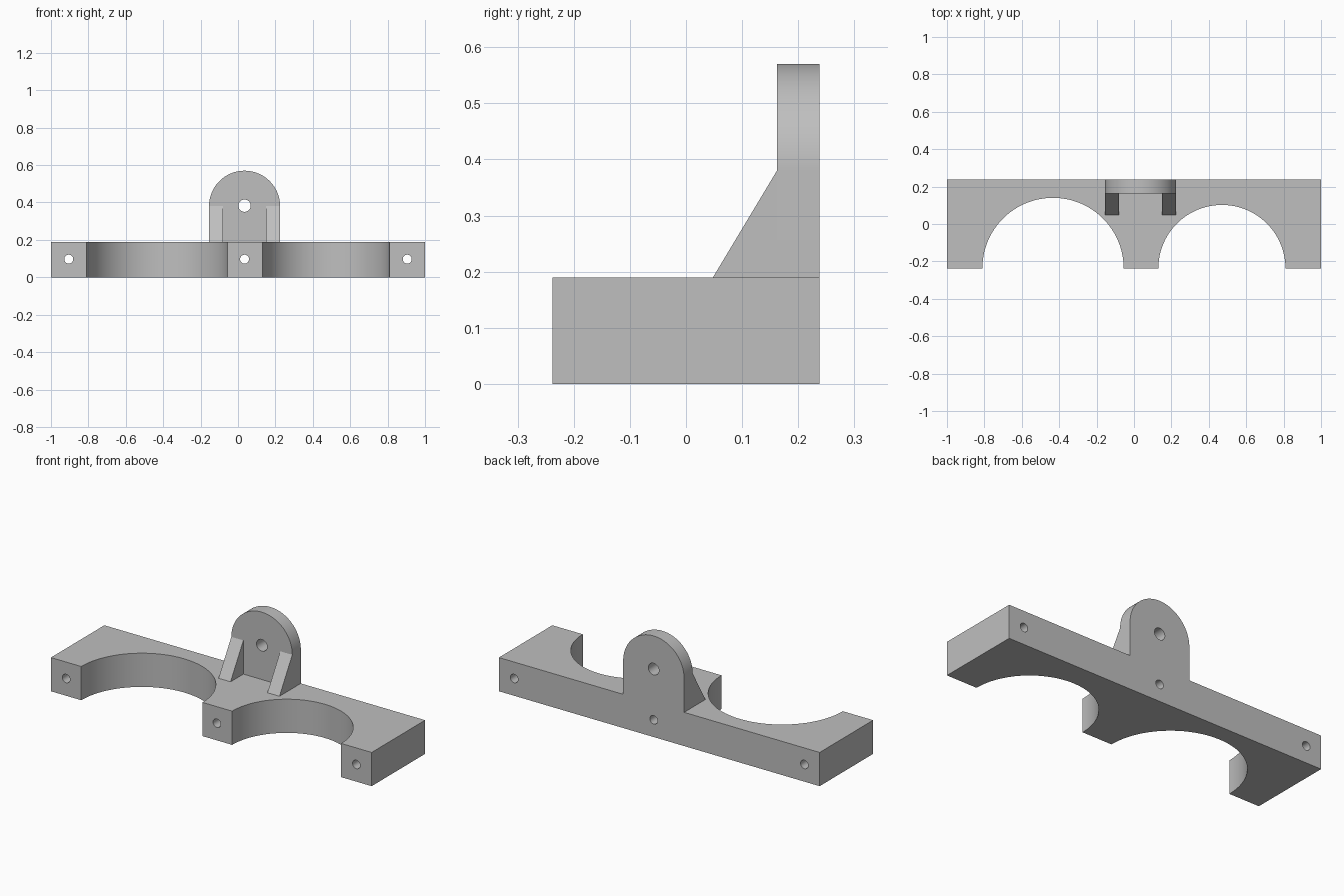
import bpy, bmesh
from math import cos, sin, pi, radians
from mathutils import Matrix, Vector

cube = bpy.data.objects.get("Cube")
if cube:
    bpy.data.objects.remove(cube, do_unlink=True)

grey = bpy.data.materials.new("plain grey")
grey.use_nodes = True
COLOUR = (0.52, 0.52, 0.52, 1)
grey.diffuse_color = COLOUR
grey.node_tree.nodes["Principled BSDF"].inputs["Base Color"].default_value = COLOUR

FRONT, BACK, TOP = -0.238, 0.238, 0.19
TAB_X, TAB_R, TAB_Z, TAB_FRONT = 0.035, 0.19, 0.38, 0.162
RIB_W = 0.075


def arc(cx, cy, r, start, end, steps=48):
    angles = [start + (end - start) * i / steps for i in range(steps + 1)]
    return [(cx + r * cos(a), cy + r * sin(a)) for a in angles]


def prism(name, points, offset):
    """Sweep a closed flat outline along an offset vector."""
    bm = bmesh.new()
    face = bm.faces.new([bm.verts.new(p) for p in points])
    swept = bmesh.ops.extrude_face_region(bm, geom=[face], use_keep_orig=True)["geom"]
    verts = [v for v in swept if isinstance(v, bmesh.types.BMVert)]
    bmesh.ops.translate(bm, verts=verts, vec=Vector(offset))
    bmesh.ops.recalc_face_normals(bm, faces=bm.faces)
    mesh = bpy.data.meshes.new(name)
    bm.to_mesh(mesh)
    bm.free()
    mesh.materials.append(grey)
    obj = bpy.data.objects.new(name, mesh)
    bpy.context.collection.objects.link(obj)
    return obj


def drill(obj, x, z, radius):
    """Cut a round hole along y right through the part."""
    ring = arc(x, z, radius, 0, 2 * pi, 32)[:-1]
    cutter = prism("hole_cutter", [(px, -1, pz) for px, pz in ring], (0, 2, 0))
    cutter.hide_render = True
    mod = obj.modifiers.new("hole", "BOOLEAN")
    mod.operation, mod.solver, mod.object = "DIFFERENCE", "EXACT", cutter
    bpy.context.view_layer.objects.active = obj
    bpy.ops.object.modifier_apply(modifier=mod.name)
    bpy.data.objects.remove(cutter, do_unlink=True)


def smooth(obj):
    bpy.ops.object.select_all(action="DESELECT")
    obj.select_set(True)
    bpy.context.view_layer.objects.active = obj
    bpy.ops.object.shade_smooth_by_angle(angle=radians(30))


# Base bar with two half-round saddles of different size
outline = [(-1, BACK), (-1, FRONT)]
outline += arc(-0.433, FRONT, 0.378, pi, 0)
outline += arc(0.47, FRONT, 0.34, pi, 0)
outline += [(1, FRONT), (1, BACK)]
base = prism("saddle_base", [(x, y, 0) for x, y in outline], (0, 0, TOP))
for x in (-0.905, TAB_X, 0.905):
    drill(base, x, 0.097, 0.024)
smooth(base)

# Upright round-topped mounting tab
outline = [(TAB_X - TAB_R, TOP), (TAB_X + TAB_R, TOP)]
outline += arc(TAB_X, TAB_Z, TAB_R, 0, pi)
tab = prism("mounting_tab", [(x, BACK, z) for x, z in outline], (0, TAB_FRONT - BACK, 0))
drill(tab, TAB_X, TAB_Z + 0.003, 0.033)
smooth(tab)

# Sloped ribs bracing the tab
for side, x in (("right", TAB_X - TAB_R), ("left", TAB_X + TAB_R - RIB_W)):
    prism(side + "_rib", [(x, 0.048, TOP), (x, TAB_FRONT, TOP), (x, TAB_FRONT, TAB_Z)],
          (RIB_W, 0, 0))
